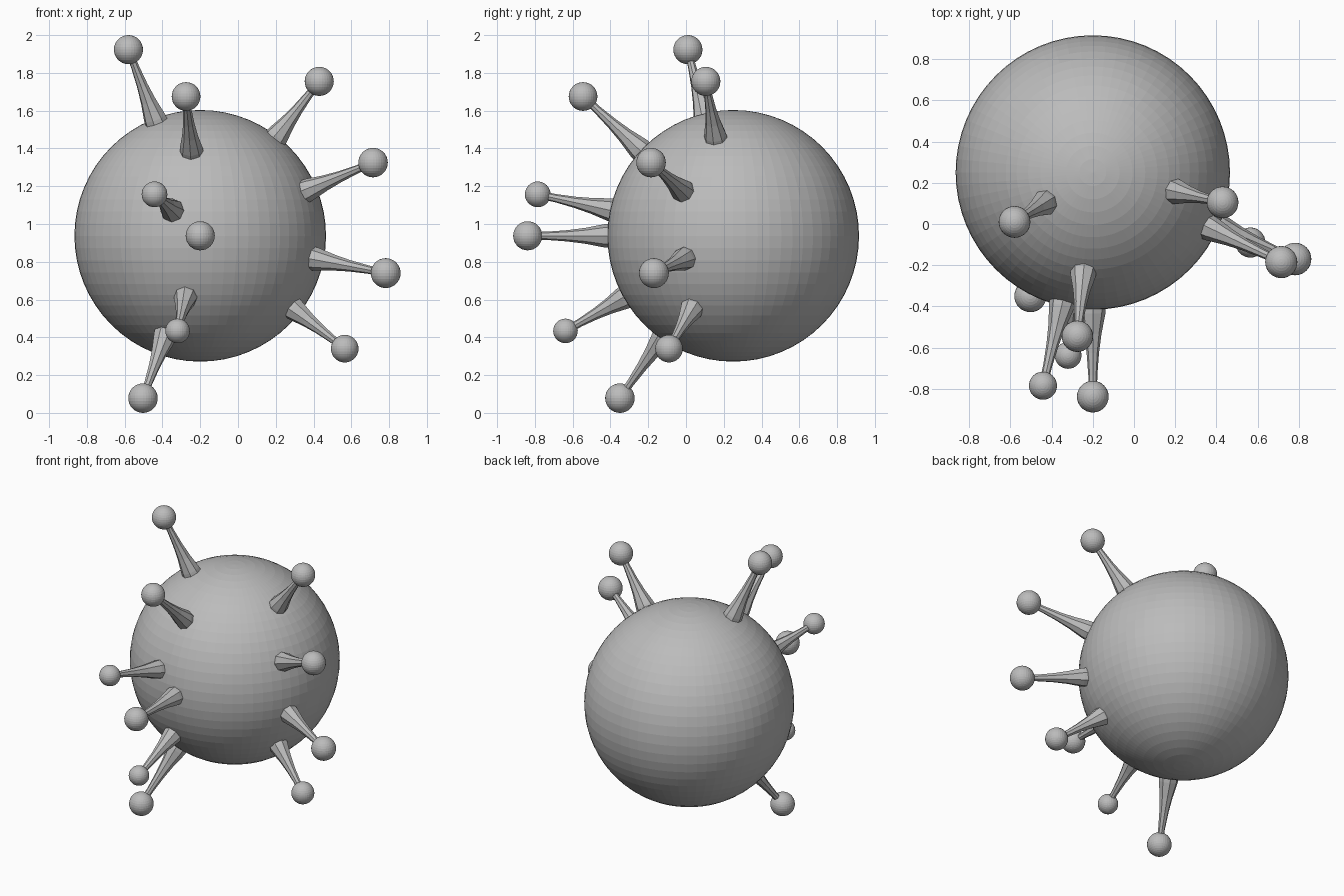
import bpy, bmesh, math
from mathutils import Vector, Matrix

if "Cube" in bpy.data.objects:
    bpy.data.objects.remove(bpy.data.objects["Cube"])

grey = bpy.data.materials.new("plain grey")
grey.diffuse_color = (0.5, 0.5, 0.5, 1)
grey.use_nodes = True
grey.node_tree.nodes["Principled BSDF"].inputs["Base Color"].default_value = grey.diffuse_color

CENTRE = Vector((-0.20, 0.25, 0.9375))
RADIUS = 0.666


def finish(name, bm):
    mesh = bpy.data.meshes.new(name)
    bmesh.ops.recalc_face_normals(bm, faces=bm.faces)
    bm.to_mesh(mesh)
    bm.free()
    mesh.materials.append(grey)
    obj = bpy.data.objects.new(name, mesh)
    bpy.context.collection.objects.link(obj)
    return obj


def ball(name, loc, r, seg, rings):
    bm = bmesh.new()
    bmesh.ops.create_uvsphere(bm, u_segments=seg, v_segments=rings, radius=r)
    obj = finish(name, bm)
    obj.location = loc
    return obj


# Eight-sided flared stalk: (fraction of length, radius)
PROFILE = [(0.0, 0.066), (0.14, 0.061), (0.35, 0.042), (0.55, 0.030),
           (0.78, 0.022), (1.0, 0.020)]


def stalk(name, tip):
    axis = tip - CENTRE
    start, length = 0.62, axis.length - 0.62
    bm = bmesh.new()
    rings = []
    for t, r in PROFILE:
        rings.append([bm.verts.new((r * math.cos(a * math.pi / 4),
                                    r * math.sin(a * math.pi / 4),
                                    start + t * length)) for a in range(8)])
    for lo, hi in zip(rings, rings[1:]):
        for i in range(8):
            j = (i + 1) % 8
            bm.faces.new((lo[i], lo[j], hi[j], hi[i]))
    bm.faces.new(rings[0])
    bm.faces.new(rings[-1])
    rot = axis.to_track_quat('Z', 'Y').to_matrix().to_4x4()
    bm.transform(Matrix.Translation(CENTRE) @ rot)
    return finish(name, bm)


# Main body
ball("body", CENTRE, RADIUS, 64, 32)

# Knob centres (x, y, z) and knob radius
knobs = [
    (-0.58, 0.01, 1.923, 0.077),
    (-0.275, -0.545, 1.675, 0.076),
    (0.43, 0.105, 1.755, 0.077),
    (0.715, -0.185, 1.325, 0.078),
    (-0.442, -0.785, 1.157, 0.068),
    (-0.20, -0.838, 0.9375, 0.077),
    (0.782, -0.17, 0.74, 0.079),
    (0.565, -0.09, 0.34, 0.073),
    (-0.32, -0.638, 0.434, 0.065),
    (-0.503, -0.35, 0.078, 0.078),
]
for i, (x, y, z, r) in enumerate(knobs, 1):
    tip = Vector((x, y, z))
    stalk(f"stalk_{i}", tip)
    ball(f"knob_{i}", tip, r, 32, 16)
